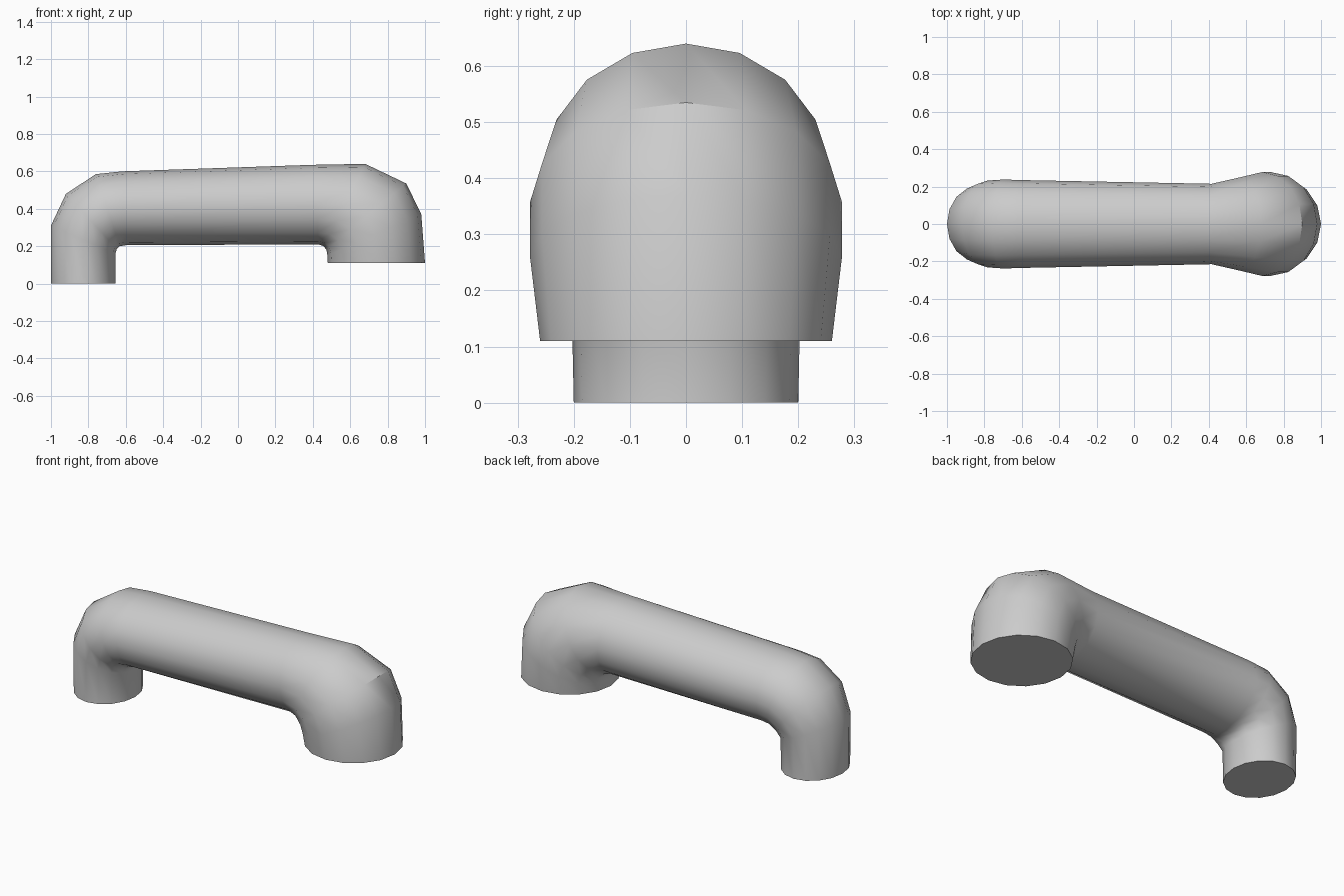
import bpy, bmesh, math
from mathutils import Vector

cube = bpy.data.objects.get("Cube")
if cube:
    bpy.data.objects.remove(cube)

SIDES = 16

# Plain grey finish
grey = bpy.data.materials.new("plain_grey")
grey.use_nodes = True
colour = (0.6, 0.6, 0.6, 1)
grey.diffuse_color = colour
grey.node_tree.nodes["Principled BSDF"].inputs["Base Color"].default_value = colour

# Rings along the bent tube: outer x, z, inner x, z, half width
rings = [
    (-1.00, 0.00, -0.655, 0.00, 0.200),
    (-1.00, 0.31, -0.655, 0.16, 0.205),
    (-0.92, 0.48, -0.648, 0.185, 0.232),
    (-0.76, 0.585, -0.632, 0.20, 0.238),
    (-0.62, 0.60, -0.60, 0.205, 0.235),
    (0.40, 0.635, 0.43, 0.21, 0.215),
    (0.68, 0.64, 0.458, 0.20, 0.250),
    (0.90, 0.535, 0.473, 0.18, 0.278),
    (0.98, 0.37, 0.478, 0.15, 0.278),
    (1.00, 0.11, 0.48, 0.11, 0.260),
]


def add_ring(bm, ox, oz, ix, iz, width):
    outer, inner = Vector((ox, 0, oz)), Vector((ix, 0, iz))
    centre, radius = (outer + inner) / 2, (outer - inner) / 2
    side = Vector((0, width, 0))
    angles = [math.tau * i / SIDES for i in range(SIDES)]
    return [bm.verts.new(centre + radius * math.cos(a) + side * math.sin(a))
            for a in angles]


# Tube walls between neighbouring rings, closed by flat end caps
bm = bmesh.new()
loops = [add_ring(bm, *ring) for ring in rings]
for a, b in zip(loops, loops[1:]):
    for i in range(SIDES):
        j = (i + 1) % SIDES
        bm.faces.new((a[i], a[j], b[j], b[i]))
bm.faces.new(loops[0])
bm.faces.new(loops[-1])
bmesh.ops.recalc_face_normals(bm, faces=bm.faces[:])

mesh = bpy.data.meshes.new("bent_pipe")
bm.to_mesh(mesh)
bm.free()
mesh.materials.append(grey)
pipe = bpy.data.objects.new("bent_pipe", mesh)
bpy.context.collection.objects.link(pipe)

# Smooth walls with crisp outer bends and rims
bpy.ops.object.select_all(action='DESELECT')
pipe.select_set(True)
bpy.context.view_layer.objects.active = pipe
bpy.ops.object.shade_smooth_by_angle(angle=math.radians(35))
